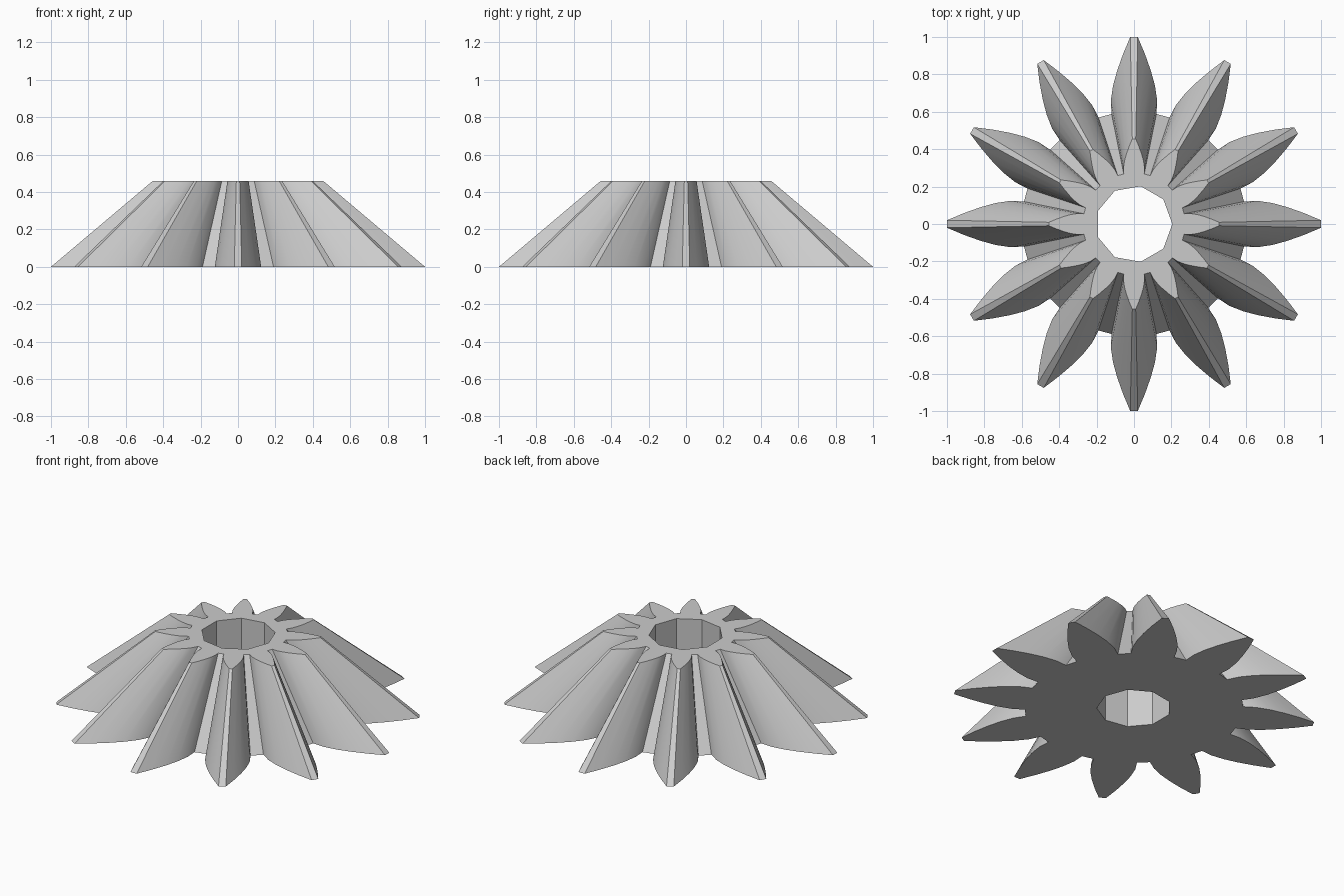
import bpy, bmesh, math

cube = bpy.data.objects.get("Cube")
if cube:
    bpy.data.objects.remove(cube, do_unlink=True)

TEETH = 12
HEIGHT = 0.46
TOP_SCALE = 0.455
BORE_RADIUS = 0.205
BORE_SIDES = 9

# One flank of a tooth: (distance from axis, half width)
FLANK = [(0.588, 0.12), (0.66, 0.124), (0.74, 0.112),
         (0.82, 0.09), (0.91, 0.058), (1.0, 0.02)]

metal = bpy.data.materials.new("plain grey")
metal.use_nodes = True
grey = (0.6, 0.6, 0.6, 1)
metal.diffuse_color = grey
metal.node_tree.nodes["Principled BSDF"].inputs["Base Color"].default_value = grey


def gear_outline(scale):
    """Closed outline of all teeth, counter-clockwise."""
    tooth = [(r, -w) for r, w in FLANK] + [(r, w) for r, w in reversed(FLANK)]
    points = []
    for i in range(TEETH):
        a = math.tau * i / TEETH
        c, s = math.cos(a), math.sin(a)
        points += [((r * c - w * s) * scale, (r * s + w * c) * scale) for r, w in tooth]
    return points


def bore_outline():
    return [(BORE_RADIUS * math.cos(math.tau * i / BORE_SIDES),
             BORE_RADIUS * math.sin(math.tau * i / BORE_SIDES)) for i in range(BORE_SIDES)]


def ring(bm, points, z):
    """Vertices of a closed loop and the edges joining them."""
    verts = [bm.verts.new((x, y, z)) for x, y in points]
    edges = [bm.edges.new((v, verts[i - 1])) for i, v in enumerate(verts)]
    return verts, edges


def wall(bm, low, high):
    for i in range(len(low)):
        bm.faces.new((low[i - 1], low[i], high[i], high[i - 1]))


# Tapered gear body with a straight bore
bm = bmesh.new()
low, low_edges = ring(bm, gear_outline(1.0), 0)
high, high_edges = ring(bm, gear_outline(TOP_SCALE), HEIGHT)
bore_low, bore_low_edges = ring(bm, bore_outline(), 0)
bore_high, bore_high_edges = ring(bm, bore_outline(), HEIGHT)
wall(bm, low, high)
wall(bm, bore_low, bore_high)

# Flat end faces around the bore
for edges in (low_edges + bore_low_edges, high_edges + bore_high_edges):
    bmesh.ops.triangle_fill(bm, edges=edges, use_beauty=True, use_dissolve=False)
bmesh.ops.recalc_face_normals(bm, faces=bm.faces[:])

mesh = bpy.data.meshes.new("bevel_gear")
bm.to_mesh(mesh)
bm.free()
mesh.materials.append(metal)
gear = bpy.data.objects.new("bevel_gear", mesh)
bpy.context.collection.objects.link(gear)

# Smooth flanks, crisp tooth tips, roots and bore
bpy.ops.object.select_all(action='DESELECT')
gear.select_set(True)
bpy.context.view_layer.objects.active = gear
bpy.ops.object.shade_smooth_by_angle(angle=math.radians(25))
